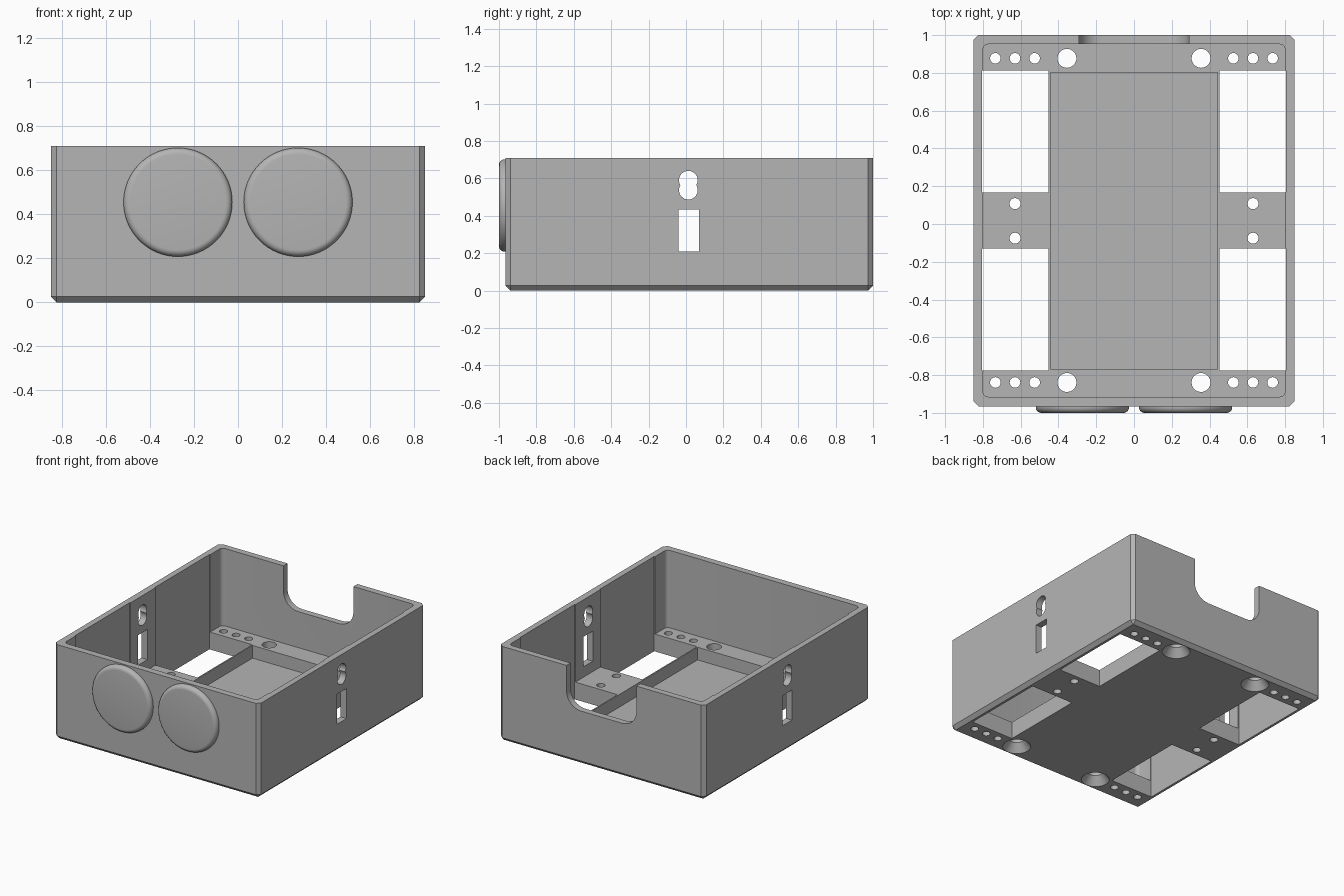
import bpy
import bmesh
import math
from mathutils import Matrix, Vector

default = bpy.data.objects.get("Cube")
if default:
    bpy.data.objects.remove(default, do_unlink=True)

grey = bpy.data.materials.new("mid grey")
grey.use_nodes = True
colour = (0.46, 0.46, 0.46, 1)
grey.diffuse_color = colour
grey.node_tree.nodes["Principled BSDF"].inputs["Base Color"].default_value = colour

MID_Y = 0.0175     # centre of the box; the front discs stick out beyond it
FLOOR = 0.13


def make_object(name, bm):
    mesh = bpy.data.meshes.new(name)
    bmesh.ops.recalc_face_normals(bm, faces=bm.faces)
    bm.to_mesh(mesh)
    bm.free()
    mesh.materials.append(grey)
    obj = bpy.data.objects.new(name, mesh)
    bpy.context.collection.objects.link(obj)
    return obj


def block(name, low, high, rule=None, width=0.0, segments=1):
    """Box between two corners; edges picked by the rule are bevelled."""
    low, high = Vector(low), Vector(high)
    bm = bmesh.new()
    bmesh.ops.create_cube(bm, size=1)
    for v in bm.verts:
        v.co = Vector((l + (h - l) * (c + 0.5) for l, h, c in zip(low, high, v.co)))
    if rule:
        bmesh.ops.bevel(bm, geom=[e for e in bm.edges if rule(e)], offset=width,
                        segments=segments, profile=0.5, affect='EDGES')
    return make_object(name, bm)


def rod(name, centre, r1, r2, depth, axis='Z', sides=32):
    """Cylinder or cone along an axis."""
    turn = {'X': Matrix.Rotation(math.pi / 2, 4, 'Y'),
            'Y': Matrix.Rotation(math.pi / 2, 4, 'X'),
            'Z': Matrix()}[axis]
    bm = bmesh.new()
    bmesh.ops.create_cone(bm, cap_ends=True, segments=sides, radius1=r1, radius2=r2,
                          depth=depth, matrix=Matrix.Translation(centre) @ turn)
    return make_object(name, bm)


def cut(target, cutter):
    """Subtract the cutter and throw it away."""
    mod = target.modifiers.new("cut", 'BOOLEAN')
    mod.operation = 'DIFFERENCE'
    mod.solver = 'EXACT'
    mod.object = cutter
    bpy.context.view_layer.objects.active = target
    bpy.ops.object.modifier_apply(modifier=mod.name)
    bpy.data.objects.remove(cutter, do_unlink=True)


def smooth(obj):
    bpy.ops.object.select_all(action='DESELECT')
    obj.select_set(True)
    bpy.context.view_layer.objects.active = obj
    bpy.ops.object.shade_smooth_by_angle(angle=math.radians(30))


def upright(e):
    return abs(e.verts[0].co.z - e.verts[1].co.z) > 0.1


def not_top(e):
    return min(v.co.z for v in e.verts) < 0.1


def notch_bottom(e):
    return (abs(e.verts[0].co.y - e.verts[1].co.y) > 0.1
            and max(v.co.z for v in e.verts) < 0.5)


# Outer box with chamfered corners and bottom
box = block("open_box", (-0.85, -0.965, 0), (0.85, 1.0, 0.71), not_top, 0.026)

# Main cavity and the shallow tray in the floor
cut(box, block("cavity", (-0.8, -0.915, FLOOR), (0.8, 0.952, 1), upright, 0.03, 5))
cut(box, block("tray", (-0.442, -0.768, 0.035), (0.442, 0.803, 0.5)))

# Rounded cable notch in the back wall
cut(box, block("notch", (-0.29, 0.9, 0.4), (0.29, 1.1, 1), notch_bottom, 0.12, 8))

for side in (-1, 1):
    # Floor windows, which also shave the side walls slightly
    x0, x1 = sorted((side * 0.452, side * 0.806))
    for y0, y1 in ((-0.775, -0.13), (0.167, 0.813)):
        cut(box, block("window", (x0, y0, -0.1), (x1, y1, 1)))

    # Strap slot and keyhole through the side wall
    x0, x1 = sorted((side * 0.7, side * 0.95))
    cut(box, block("slot", (x0, MID_Y - 0.057, 0.208), (x1, MID_Y + 0.053, 0.433)))
    for z in (0.537, 0.59):
        cut(box, rod("keyhole", (side * 0.825, 0.0125, z), 0.05, 0.05, 0.25, 'X'))

    # Small holes on the bridge
    for y in (-0.075, 0.108):
        cut(box, rod("hole", (side * 0.63, y, 0.08), 0.029, 0.029, 0.3, sides=24))

    # Holes along the end strips, plus countersunk screw holes
    for y in (-0.839, 0.877):
        for x in (0.526, 0.63, 0.734):
            cut(box, rod("hole", (side * x, y, 0.08), 0.028, 0.028, 0.3, sides=24))
        cut(box, rod("screw_hole", (side * 0.355, y, 0.08), 0.05, 0.05, 0.3))
        cut(box, rod("countersink", (side * 0.355, y, 0.025), 0.105, 0.05, 0.07))
smooth(box)

# Two round-edged discs on the front wall
for side, name in ((-1, "right_front_disc"), (1, "left_front_disc")):
    disc = rod(name, (side * 0.273, -0.975, 0.455), 0.247, 0.247, 0.05, 'Y', 64)
    bm = bmesh.new()
    bm.from_mesh(disc.data)
    rim = [e for e in bm.edges if max(v.co.y for v in e.verts) < -0.99]
    bmesh.ops.bevel(bm, geom=rim, offset=0.03, segments=6, profile=0.5, affect='EDGES')
    bm.to_mesh(disc.data)
    bm.free()
    smooth(disc)
